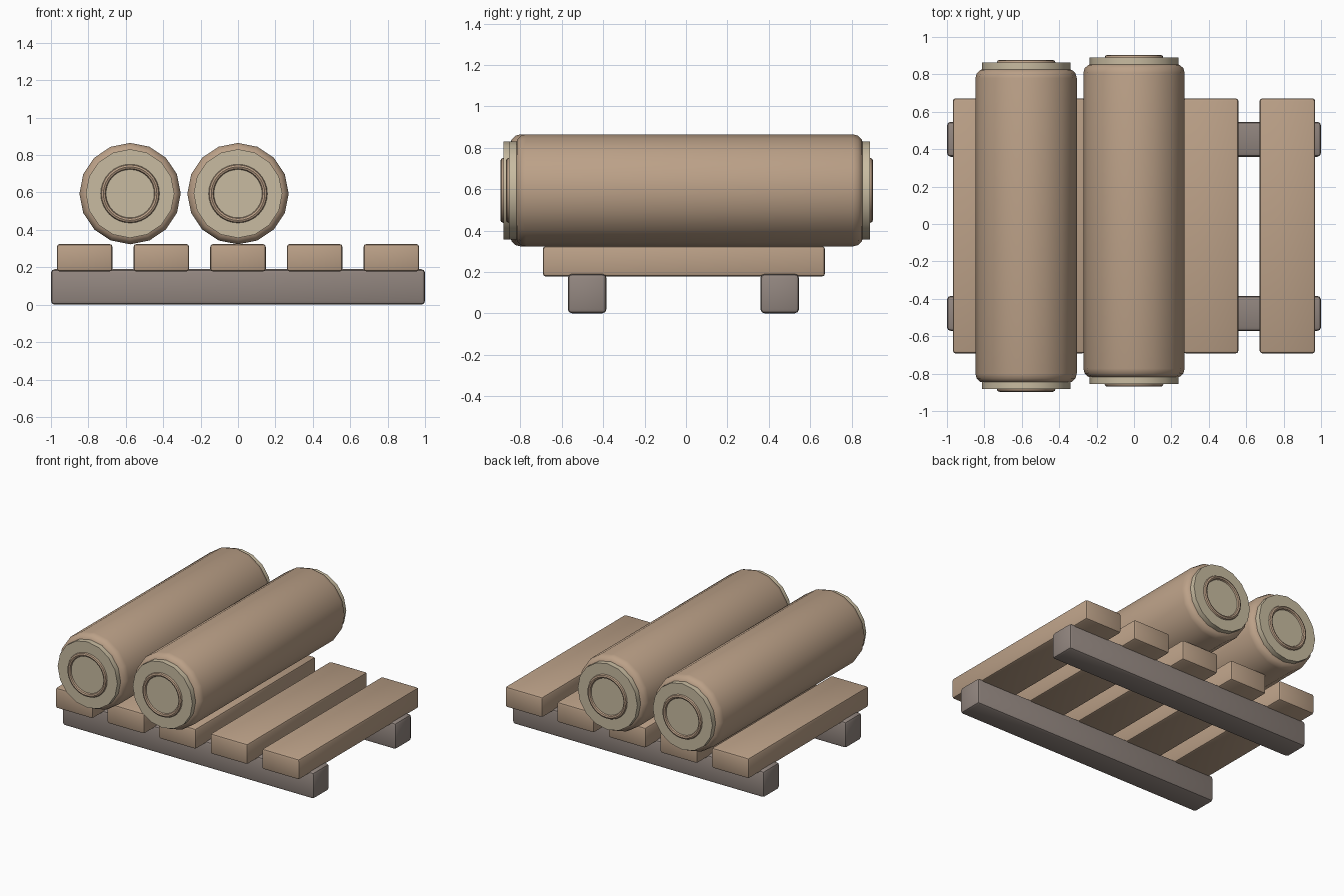
import bpy, bmesh, math
from mathutils import Matrix

cube = bpy.data.objects.get("Cube")
if cube:
    bpy.data.objects.remove(cube, do_unlink=True)


def material(name, rgb):
    mat = bpy.data.materials.new(name)
    mat.use_nodes = True
    mat.diffuse_color = (*rgb, 1)
    mat.node_tree.nodes["Principled BSDF"].inputs["Base Color"].default_value = (*rgb, 1)
    return mat


wood = material("tan wood", (0.50, 0.355, 0.245))
cut_wood = material("pale cut wood", (0.58, 0.50, 0.355))
grey_wood = material("grey wood", (0.29, 0.24, 0.215))


def finish(bm, name, mat, location, bevel=0.0, segments=2):
    """Round the hard edges, then turn the bmesh into a shaded object."""
    if bevel:
        hard = [e for e in bm.edges if e.calc_face_angle(0) > math.radians(50)]
        bmesh.ops.bevel(bm, geom=hard, offset=bevel, segments=segments,
                        profile=0.5, affect='EDGES')
    mesh = bpy.data.meshes.new(name)
    bm.to_mesh(mesh)
    bm.free()
    mesh.materials.append(mat)
    obj = bpy.data.objects.new(name, mesh)
    obj.location = location
    bpy.context.collection.objects.link(obj)
    smooth(obj)
    return obj


def smooth(obj):
    bpy.ops.object.select_all(action='DESELECT')
    obj.select_set(True)
    bpy.context.view_layer.objects.active = obj
    bpy.ops.object.shade_smooth_by_angle(angle=math.radians(35))


def beam(name, mat, center, size, bevel):
    bm = bmesh.new()
    bmesh.ops.create_cube(bm, size=1, matrix=Matrix.Diagonal((*size, 1)))
    return finish(bm, name, mat, center, bevel)


def cylinder_y(name, mat, center, radius, length, bevel=0.0, segments=2):
    bm = bmesh.new()
    bmesh.ops.create_cone(bm, cap_ends=True, segments=16, radius1=radius,
                          radius2=radius, depth=length,
                          matrix=Matrix.Rotation(math.pi / 2, 4, 'X'))
    return finish(bm, name, mat, center, bevel, segments)


# Two rails on the ground
for label, y in (("front", -0.478), ("back", 0.453)):
    beam(label + "_rail", grey_wood, (0, y, 0.095), (2, 0.187, 0.19), 0.02)

# Five slats across the rails
for i in range(5):
    beam(f"slat_{i + 1}", wood, ((i - 2) * 0.41, -0.01, 0.251),
         (0.297, 1.364, 0.147), 0.015)

# Two logs, each with cut ends and a growth ring on both ends
for label, x, y in (("right", -0.577, -0.01), ("middle", 0, 0.017)):
    z = 0.594
    cylinder_y(label + "_log_bark", wood, (x, y, z), 0.271, 1.68, 0.05, 3)
    cylinder_y(label + "_log_cut_ends", cut_wood, (x, y, z), 0.237, 1.746)
    for side, end in ((-1, "front"), (1, "back")):
        bpy.ops.mesh.primitive_torus_add(
            major_segments=32, minor_segments=8, major_radius=0.143,
            minor_radius=0.014, location=(x, y + side * 0.873, z),
            rotation=(math.pi / 2, 0, 0))
        ring = bpy.context.object
        ring.name = f"{label}_log_{end}_ring"
        ring.data.materials.append(wood)
        smooth(ring)
